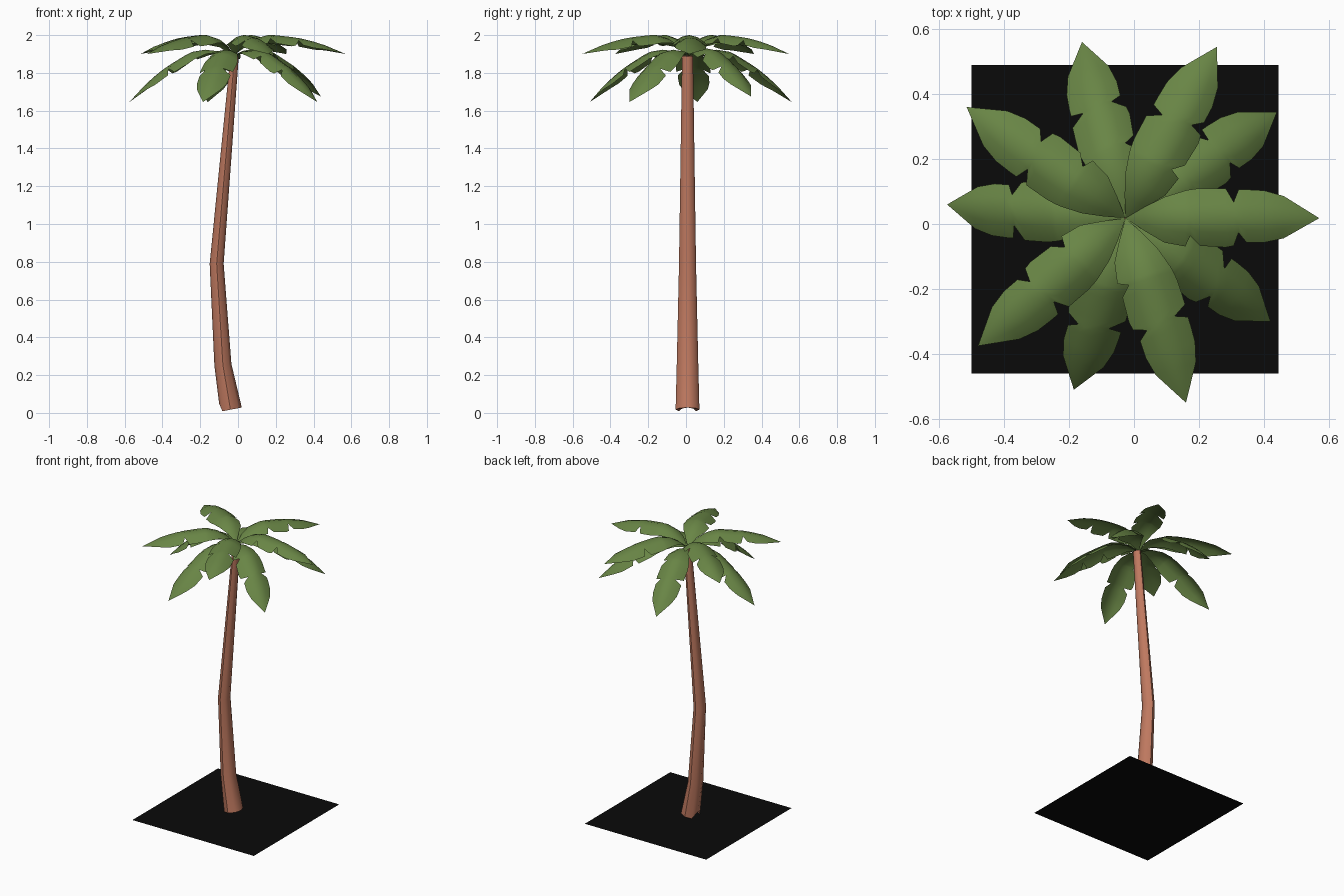
import bpy, bmesh
from math import sin, cos, pi, radians, hypot, atan2

if "Cube" in bpy.data.objects:
    bpy.data.objects.remove(bpy.data.objects["Cube"])


def material(name, rgb):
    m = bpy.data.materials.new(name)
    m.diffuse_color = (*rgb, 1)
    m.use_nodes = True
    m.node_tree.nodes["Principled BSDF"].inputs["Base Color"].default_value = m.diffuse_color
    return m


green = material("leaf green", (0.14, 0.235, 0.06))
brown = material("trunk brown", (0.52, 0.19, 0.115))
black = material("base black", (0.003, 0.003, 0.003))


def finish(bm, name, mat, smooth=None):
    me = bpy.data.meshes.new(name)
    bm.normal_update()
    bm.to_mesh(me)
    bm.free()
    ob = bpy.data.objects.new(name, me)
    bpy.context.collection.objects.link(ob)
    me.materials.append(mat)
    if smooth:
        bpy.ops.object.select_all(action='DESELECT')
        ob.select_set(True)
        bpy.context.view_layer.objects.active = ob
        bpy.ops.object.shade_smooth_by_angle(angle=radians(smooth))
    return ob


# Thin square base
bm = bmesh.new()
bm.faces.new([bm.verts.new((x, y, 0)) for x, y in
              ((-.5, -.46), (.445, -.46), (.445, .49), (-.5, .49))])
finish(bm, "ground_plate", black)

# Bent trunk: x centre, z, x radius, y radius, tilt (dz/dx)
SIDES = 8
bm = bmesh.new()
rings = []
for cx, cz, rx, ry, tilt in ((-.04, .017, .06, .063, .19), (-.08, .255, .045, .057, .1),
                             (-.113, .79, .037, .045, 0), (-.018, 1.89, .022, .029, -.1)):
    ring = []
    for i in range(SIDES):
        a = 2 * pi * i / SIDES
        dx = rx * cos(a)
        z = cz + tilt * dx
        if cz < .1 and dx < -.05:      # clipped left corner of the foot
            z = .05
        ring.append(bm.verts.new((cx + dx, .008 + ry * sin(a), z)))
    rings.append(ring)
for r, s in zip(rings, rings[1:]):
    for i in range(SIDES):
        j = (i + 1) % SIDES
        bm.faces.new((r[i], r[j], s[j], s[i]))
bm.faces.new(rings[0][::-1])
bm.faces.new(rings[-1])
finish(bm, "trunk", brown, 50)

# Frond outline: distance along rib, rib height, left width, right width
FROND = ((.0, .0, .0, .0), (.06, .055, .035, .04), (.12, .092, .065, .075),
         (.185, .11, .085, .087), (.2, .11, .088, .055), (.23, .109, .092, .085),
         (.31, .1, .092, .09), (.335, .096, .05, .085), (.35, .094, .088, .045),
         (.375, .089, .088, .075), (.43, .075, .085, .075), (.49, .056, .068, .062),
         (.6, .01, .0, .0))
CX, CY, CZ = -.026, .018, 1.89


def frond(name, tip, droop):
    ang = atan2(tip[1] - CY, tip[0] - CX)
    t = radians(droop)
    reach = .6 * cos(t) + .01 * sin(t)
    k = hypot(tip[0] - CX, tip[1] - CY) / reach
    bm = bmesh.new()
    rows = []
    for s, h, wl, wr in FROND:
        row = []
        for v in (wl, wl * .5, 0, -wr * .5, -wr):
            hh = h - .045 * (v / .088) ** 2      # arched cross-section
            r = (s * cos(t) + hh * sin(t)) * k
            z = hh * cos(t) - s * sin(t)
            row.append(bm.verts.new((CX + r * cos(ang) - v * sin(ang),
                                     CY + r * sin(ang) + v * cos(ang), CZ + z)))
        rows.append(row)
    for a, b in zip(rows, rows[1:]):
        for i in range(4):
            bm.faces.new((a[i], a[i + 1], b[i + 1], b[i]))
    bmesh.ops.remove_doubles(bm, verts=bm.verts, dist=1e-5)
    finish(bm, name, green, 60)


# Upper and drooping lower tiers of fronds
upper = ((.255, .545), (.57, .018), (.16, -.55), (-.48, -.375), (-.515, .36))
lower = ((-.16, .56), (.44, .345), (.42, -.30), (-.185, -.51), (-.575, .06))
for i, tip in enumerate(upper):
    frond(f"upper_frond_{i + 1}", tip, 0)
for i, tip in enumerate(lower):
    frond(f"lower_frond_{i + 1}", tip, 22 if i == 1 else 25)
